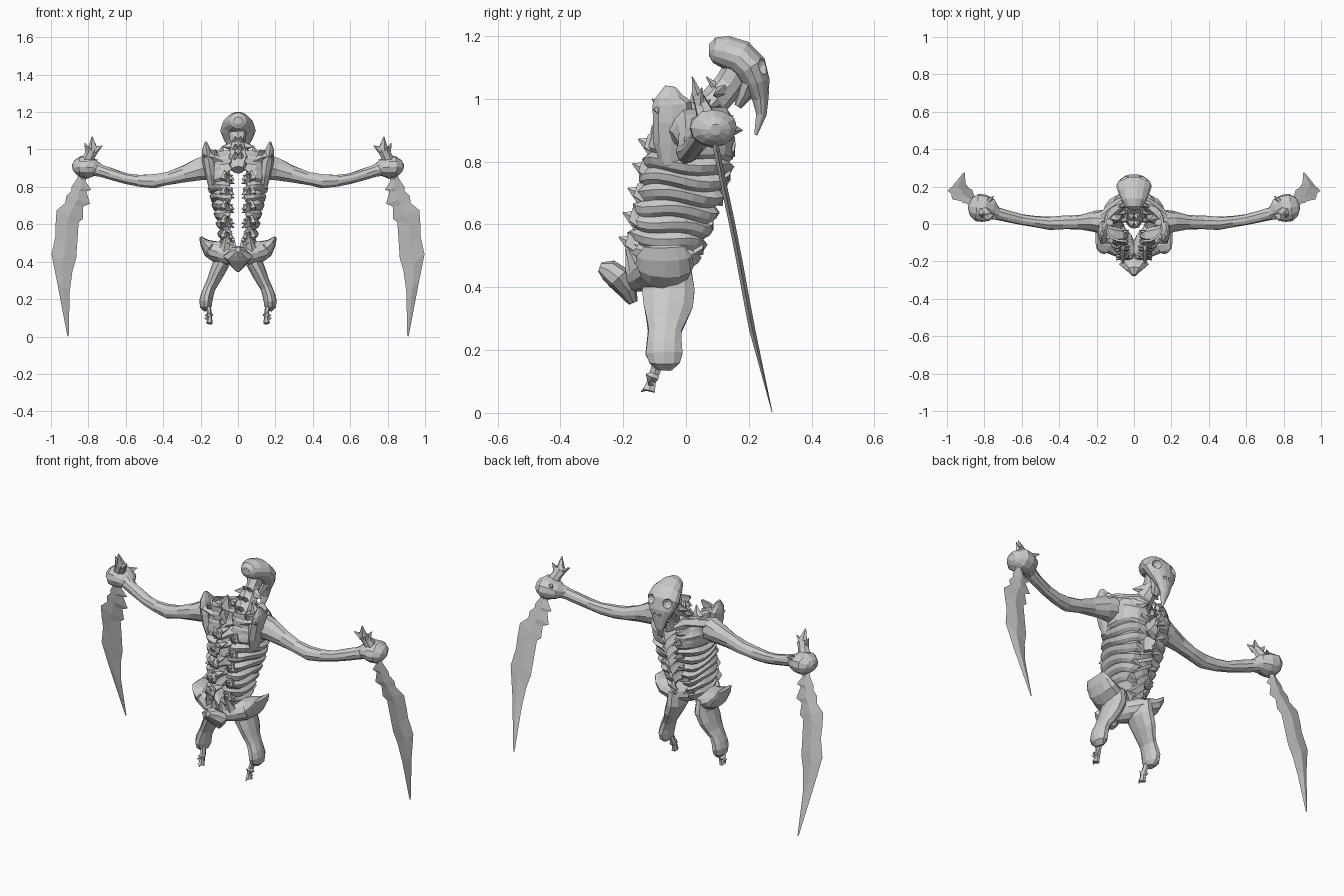
import bpy, bmesh, math, random
from mathutils import Vector as V
random.seed(4)
X, Y = V((1, 0, 0)), V((0, 1, 0))


def finish(name, bm, mirror=True, thick=0):
    bmesh.ops.recalc_face_normals(bm, faces=bm.faces)
    me = bpy.data.meshes.new(name)
    bm.to_mesh(me)
    bm.free()
    ob = bpy.data.objects.new(name, me)
    bpy.context.collection.objects.link(ob)
    if thick:
        m = ob.modifiers.new("thickness", 'SOLIDIFY')
        m.thickness, m.offset = thick, 0
    if mirror:
        ob.modifiers.new("mirror", 'MIRROR')
    return ob


def add_tube(bm, pts, hint=X, n=8, rough=0.0):
    """Closed loft through (x, y, z, radius along hint, radius across)."""
    c = [V(p[:3]) for p in pts]
    rings = []
    for i, p in enumerate(pts):
        d = (c[min(i + 1, len(c) - 1)] - c[max(i - 1, 0)]).normalized()
        u = (hint - d * hint.dot(d)).normalized()
        v = d.cross(u)
        ring = []
        for k in range(n):
            a = 2 * math.pi * k / n
            s = 1 + random.uniform(-rough, rough)
            ring.append(bm.verts.new(c[i] + (u * p[3] * math.cos(a) + v * p[4] * math.sin(a)) * s))
        rings.append(ring)
    for a, b in zip(rings, rings[1:]):
        for k in range(n):
            bm.faces.new((a[k], a[(k + 1) % n], b[(k + 1) % n], b[k]))
    bm.faces.new(rings[0])
    bm.faces.new(rings[-1])


def tube(name, pts, hint=X, n=8, mirror=True, rough=0.0):
    bm = bmesh.new()
    add_tube(bm, pts, hint, n, rough)
    return finish(name, bm, mirror)


def spike(bm, a, b, r):
    hint = V((0.31, 0.52, 0.8)) if abs((V(b) - V(a)).normalized().z) < 0.7 else X
    add_tube(bm, [(*a, r, r * .7), (*b, .002, .002)], hint, 5)


def interp(table, z):
    for a, b in zip(table, table[1:]):
        if z <= b[0]:
            break
    t = (z - a[0]) / (b[0] - a[0])
    return [p + (q - p) * t for p, q in zip(a[1:], b[1:])]


# skull with hooked beak, eye sockets and nostrils cut out
skull = tube("skull", [(0, .074, 1.155, .02, .02), (0, .09, 1.155, .045, .042), (0, .125, 1.15, .065, .053),
                       (0, .17, 1.135, .085, .056), (0, .205, 1.10, .095, .055), (0, .225, 1.05, .075, .044),
                       (0, .237, 1.0, .045, .027), (0, .24, .95, .026, .017), (0, .222, .885, .005, .005)],
             n=14, mirror=False)
bm = bmesh.new()
for s in (-1, 1):
    for pos, r in (((.055, .25, 1.105), .028), ((.016, .266, 1.03), .011)):
        ball = bmesh.ops.create_icosphere(bm, subdivisions=2, radius=r)
        bmesh.ops.translate(bm, verts=ball["verts"], vec=V((pos[0] * s, pos[1], pos[2])))
cutter = finish("socket_cutter", bm, False)
cutter.hide_render = True
cutter.hide_set(True)
cut = skull.modifiers.new("sockets", 'BOOLEAN')
cut.operation, cut.object = 'DIFFERENCE', cutter

# jaw and neck
tube("jaw", [(0, .20, 1.05, .06, .03), (0, .185, 1.01, .042, .024), (0, .165, .975, .02, .012)], mirror=False)
tube("neck", [(0, .17, 1.10, .05, .045), (0, .14, 1.045, .038, .045), (0, .10, 1.0, .05, .045),
              (0, .05, .95, .06, .045), (0, .0, .89, .035, .03)], mirror=False, rough=.12)
bm = bmesh.new()
for y, z in ((.11, 1.02), (.07, .98), (.03, .94)):
    spike(bm, (.01, y, z), (.015, y - .045, z + .05), .032)
    spike(bm, (.03, y, z), (.085, y - .02, z - .005), .03)
finish("neck_spines", bm)

# rib cage: half shell with stepped ribs; table is z, back y, front y, half width
cage = [(.47, -.185, .02, .08), (.6, -.165, .072, .105), (.7, -.145, .112, .127),
        (.8, -.125, .14, .148), (.9, -.10, .15, .165), (.99, -.09, .10, .15)]
bm = bmesh.new()
rows = []
for k in range(33):
    z = .476 + k * .016
    yb, yf, w = interp(cage, z)
    ridge = (-.012, .005, .009)[k % 3] * (1 if z < .82 else .2)
    gap = (.055, .035, .042)[k % 3] + random.uniform(-.01, .008)
    row = []
    for j in range(11):
        a = math.pi * j / 10
        row.append(bm.verts.new((gap + (w + ridge - gap) * math.sin(a) ** .7,
                                 (yb + yf) / 2 - ((yf - yb) / 2 + ridge) * math.cos(a),
                                 z + .012 * math.cos(a) + .007 * math.sin(3 * a + k // 3))))
    rows.append(row)
for a, b in zip(rows, rows[1:]):
    for j in range(10):
        bm.faces.new((a[j], a[j + 1], b[j + 1], b[j]))
finish("rib_cage", bm, thick=.012)

# vertebra spikes along the open back and rib tips along the chest
bm = bmesh.new()
for k in range(5):
    z = .53 + k * .078
    yb, yf, w = interp(cage, z)
    spike(bm, (.06, yb + .02, z), (.06, yb - .038, z + .03), .042)
    spike(bm, (.08, yb + .01, z + .02), (.02, yb - .008, z - .005), .04)
    spike(bm, (.07, yf - .01, z), (.02, yf + .01, z - .025), .032)
    spike(bm, (.08, yb + .06, z), (.028, yb + .08, z + .02), .032)
finish("vertebra_spikes", bm)

# shoulder blades with plates reaching in toward the neck
tube("shoulder_blade", [(.135, -.05, .79, .03, .02), (.145, -.048, .86, .055, .03), (.155, -.045, .93, .062, .036),
                        (.168, -.043, .985, .062, .026), (.17, -.055, 1.005, .045, .02),
                        (.172, -.05, 1.04, .016, .006)], Y, 8, rough=.05)
tube("shoulder_plate", [(.17, -.045, .965, .055, .03), (.12, -.055, .955, .05, .028),
                        (.075, -.06, .93, .04, .03), (.045, -.065, .89, .015, .02)], Y, 6, rough=.08)
tube("collar_bone", [(.16, .03, .94, .04, .03), (.12, .07, .945, .035, .032),
                     (.07, .115, .945, .03, .032), (.03, .15, .92, .012, .015)], Y, 6, rough=.08)
bm = bmesh.new()
spike(bm, (.13, -.05, .94), (.12, -.108, 1.0), .045)
spike(bm, (.10, .03, .94), (.08, .02, 1.02), .045)
spike(bm, (.09, .11, .90), (.06, .18, .90), .045)
finish("collar_spikes", bm)

# arm ending in a swollen wrist
tube("arm", [(.10, .01, .92, .05, .05), (.16, .01, .905, .068, .07), (.21, .015, .892, .055, .06),
             (.29, .01, .868, .04, .044), (.37, .008, .845, .038, .036), (.45, .005, .83, .035, .037),
             (.53, .014, .833, .03, .033), (.60, .024, .845, .03, .03), (.68, .042, .868, .031, .032),
             (.73, .055, .885, .034, .033), (.76, .07, .895, .04, .04)], Y, 10, rough=.07)
tube("wrist", [(.735, .065, .895, .03, .025), (.76, .075, .90, .06, .042), (.80, .083, .905, .075, .06),
               (.84, .088, .908, .074, .058), (.87, .092, .905, .05, .038), (.883, .094, .902, .018, .018)],
     Y, 12, rough=.04)

# small forked hand above the wrist
tube("hand", [(.81, .07, .93, .035, .035), (.785, .05, .98, .03, .024), (.775, .04, 1.005, .036, .02)], n=7)
bm = bmesh.new()
spike(bm, (.765, .04, .995), (.725, .025, 1.02), .022)
spike(bm, (.775, .04, 1.0), (.78, .02, 1.07), .03)
spike(bm, (.795, .045, .985), (.82, .05, 1.035), .024)
spike(bm, (.80, .10, .93), (.75, .15, .945), .03)
finish("fingers", bm)

# long serrated blade: inner and outer edges as (x, z), swept forward toward the tip
inner = [(.80, .88), (.815, .83), (.785, .785), (.81, .775), (.792, .71), (.828, .695), (.828, .63), (.852, .61),
         (.865, .42), (.885, .35), (.90, .24), (.905, .005)]
outer = [(.85, .88), (.86, .845), (.89, .80), (.89, .78), (.92, .75), (.922, .715), (.97, .675), (.975, .60),
         (.975, .54), (.997, .44), (.967, .29), (.912, .0)]
sweep = [(0, .275), (.1, .243), (.33, .198), (.555, .157), (.75, .115), (.9, .085)]
bm = bmesh.new()
strip = []
for a, b in zip(inner, outer):
    mid = ((a[0] + b[0]) / 2, (a[1] + b[1]) / 2)
    t = .01 if mid[1] > .1 else .001
    strip.append([bm.verts.new((x, interp(sweep, z)[0] + d, z)) for (x, z), d in
                  ((a, 0), (mid, -t), (b, 0), (mid, t))])
for a, b in zip(strip, strip[1:]):
    for k in range(4):
        bm.faces.new((a[k], a[(k + 1) % 4], b[(k + 1) % 4], b[k]))
finish("arm_blade", bm)

# pelvis wings and the sacrum jutting out behind
tube("pelvis_wing", [(.015, -.16, .43, .045, .045), (.06, -.115, .44, .075, .055), (.11, -.072, .452, .09, .06),
                     (.15, -.067, .47, .093, .048), (.18, -.067, .50, .088, .026), (.2, -.068, .53, .065, .008)],
     Y, 12, rough=.03)
tube("sacrum", [(0, -.275, .465, .012, .015), (0, -.247, .455, .04, .035), (0, -.215, .43, .08, .04),
                (0, -.185, .39, .05, .032), (0, -.168, .35, .012, .015)], mirror=False)
bm = bmesh.new()
spike(bm, (.065, -.15, .45), (.06, -.195, .545), .045)
spike(bm, (.03, -.17, .44), (.02, -.19, .52), .035)
finish("sacrum_spikes", bm)

# stub legs with knobbed knees and small jagged feet
tube("leg", [(.09, -.06, .46, .04, .08), (.09, -.055, .39, .046, .088), (.112, -.057, .34, .04, .083),
             (.135, -.065, .29, .033, .066), (.152, -.067, .26, .031, .055), (.166, -.07, .22, .034, .058),
             (.172, -.07, .19, .035, .06), (.172, -.068, .16, .032, .05), (.165, -.07, .14, .016, .028)],
     n=10, rough=.04)
bm = bmesh.new()
add_tube(bm, [(.16, -.09, .16, .015, .02), (.152, -.10, .125, .012, .018), (.157, -.108, .115, .021, .024),
              (.15, -.11, .10, .011, .016), (.153, -.118, .07, .018, .022)], X, 6)
spike(bm, (.155, -.105, .105), (.132, -.115, .12), .014)
spike(bm, (.155, -.11, .09), (.178, -.12, .10), .014)
spike(bm, (.153, -.115, .085), (.15, -.143, .068), .014)
finish("foot", bm)
